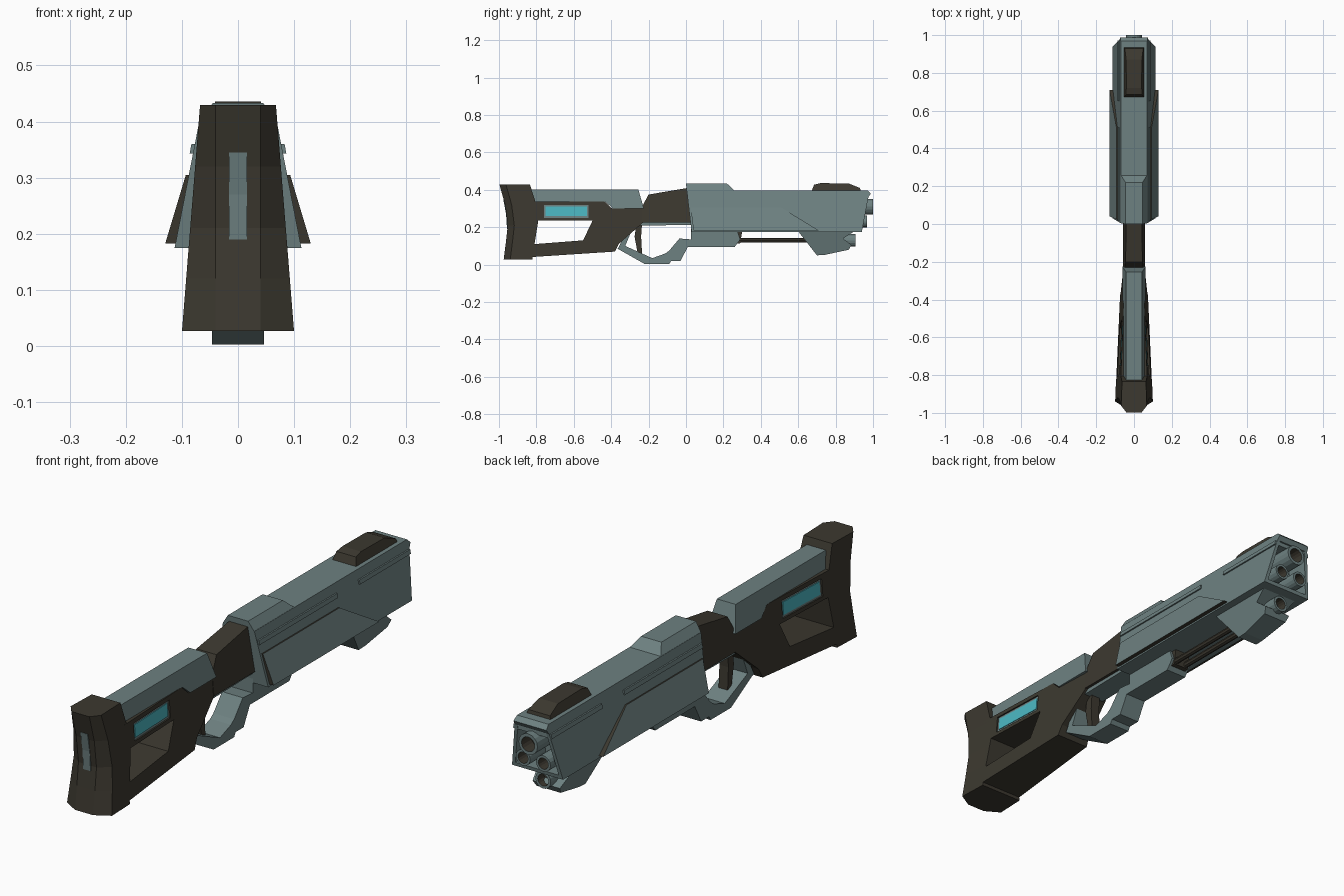
import bpy, bmesh, math

cube = bpy.data.objects.get("Cube")
if cube:
    bpy.data.objects.remove(cube, do_unlink=True)


def material(name, rgb):
    m = bpy.data.materials.new(name)
    m.use_nodes = True
    m.diffuse_color = (*rgb, 1)
    m.node_tree.nodes["Principled BSDF"].inputs["Base Color"].default_value = (*rgb, 1)
    return m


GREY = material("blue grey metal", (0.155, 0.22, 0.22))
DARK = material("dark brown polymer", (0.045, 0.04, 0.029))
CYAN = material("cyan glow", (0.07, 0.47, 0.54))


def finish(name, bm, *mats):
    bmesh.ops.recalc_face_normals(bm, faces=bm.faces)
    mesh = bpy.data.meshes.new(name)
    bm.to_mesh(mesh)
    bm.free()
    for m in mats:
        mesh.materials.append(m)
    ob = bpy.data.objects.new(name, mesh)
    bpy.context.collection.objects.link(ob)
    return ob


def loft(name, rings, *mats):
    """Skin a list of equal closed rings and cap both ends."""
    bm = bmesh.new()
    rows = [[bm.verts.new(p) for p in r] for r in rings]
    n = len(rows[0])
    for a, b in zip(rows, rows[1:]):
        for i in range(n):
            j = (i + 1) % n
            bm.faces.new((a[i], a[j], b[j], b[i]))
    bm.faces.new(rows[0])
    bm.faces.new(rows[-1])
    return finish(name, bm, *mats)


def linear(a, dz=0, z0=0, dy=0, y0=0):
    """Half width that changes evenly with height and length."""
    return lambda y, z: a + dz * (z - z0) + dy * (y - y0)


def slab(name, side, width, *mats):
    """Mirror-symmetric solid from a side profile of (y, z) points."""
    return loft(name, [[(s * width(y, z), y, z) for y, z in side] for s in (-1, 1)], *mats)


def box_side(y0, y1, z0, z1):
    return [(y0, z0), (y1, z0), (y1, z1), (y0, z1)]


def cut(ob, cutter):
    """Subtract a cutter, bake the result and drop the cutter."""
    cutter.hide_render = True
    mod = ob.modifiers.new("cut", "BOOLEAN")
    mod.operation, mod.solver, mod.object = "DIFFERENCE", "EXACT", cutter
    bpy.context.view_layer.update()
    deps = bpy.context.evaluated_depsgraph_get()
    baked = bpy.data.meshes.new_from_object(ob.evaluated_get(deps))
    ob.modifiers.clear()
    ob.data = baked
    bpy.data.objects.remove(cutter, do_unlink=True)


def tube(name, x, z, r, y0, y1, bore=0.7, depth=0.06, sides=16):
    """Barrel along y with a dark bore."""
    def ring(rad, y):
        return [(x + rad * math.cos(i * math.tau / sides), y,
                 z + rad * math.sin(i * math.tau / sides)) for i in range(sides)]
    ob = loft(name, [ring(r, y0), ring(r, y1), ring(r * bore, y1),
                     ring(r * bore, y1 - depth)], GREY, DARK)
    for p in ob.data.polygons:
        inner = all(math.hypot(ob.data.vertices[v].co.x - x, ob.data.vertices[v].co.z - z)
                    < r * bore + 0.001 for v in p.vertices)
        p.material_index = int(inner)
    return ob


WIDE = linear(0.3)

# Stock with a through hole and a window slot
stock_w = linear(0.1, -0.08, 0.03, -0.04, -0.95)
stock = slab("stock", [(-0.9, 0.036), (-0.38, 0.07), (-0.36, 0.11), (-0.23, 0.225),
                       (-0.23, 0.3), (-0.395, 0.3), (-0.435, 0.337), (-0.9, 0.337)], stock_w, DARK)
cut(stock, slab("hole_cutter", [(-0.79, 0.235), (-0.5, 0.235), (-0.55, 0.13), (-0.81, 0.11)], WIDE))
cut(stock, slab("window_cutter", box_side(-0.76, -0.52, 0.25, 0.32), WIDE))
slab("window_frame", box_side(-0.765, -0.515, 0.245, 0.325),
     lambda y, z: stock_w(y, z) - 0.006, GREY)
slab("window", box_side(-0.75, -0.53, 0.26, 0.31),
     lambda y, z: stock_w(y, z) - 0.003, CYAN)

# Curved butt with chamfered back corners
butt_curve = [(-0.975, 0.027, -0.82), (-0.963, 0.12, -0.82), (-0.953, 0.21, -0.82),
              (-0.967, 0.32, -0.8), (-0.998, 0.43, -0.835)]
rings = []
for y, z, front in butt_curve:
    half = [(stock_w(front, z), front), (stock_w(-0.94, z), y + 0.035), (0.04, y)]
    rings.append([(x, v, z) for x, v in half] + [(-x, v, z) for x, v in reversed(half)])
loft("butt", rings, DARK)
loft("butt_pad", [[(sx * 0.016, y + d, z) for sx, d in ((-1, -0.002), (1, -0.002), (1, 0.01), (-1, 0.01))]
                  for y, z in ((-0.955, 0.19), (-0.96, 0.27), (-0.974, 0.345))], GREY)

# Cheek rest
slab("cheek_rest", [(-0.825, 0.402), (-0.255, 0.402), (-0.225, 0.3), (-0.39, 0.3),
                    (-0.43, 0.335), (-0.825, 0.335)], linear(0.042, -0.2, 0.4), GREY)

# Neck between stock and receiver
slab("neck", [(-0.235, 0.225), (-0.235, 0.31), (-0.2, 0.375), (0.02, 0.412), (0.04, 0.225)],
     linear(0.058, -0.09, 0.225), DARK)

# Receiver, recessed at the muzzle
body_w = linear(0.113, -0.195, 0.175)
receiver = slab("receiver", [(0.004, 0.397), (0.03, 0.175), (0.94, 0.175), (0.975, 0.36),
                             (0.988, 0.38), (0.97, 0.397)], body_w, GREY)
cut(receiver, slab("muzzle_cutter", box_side(0.87, 1.1, 0.19, 0.362),
                   lambda y, z: body_w(y, z) - 0.014))
slab("receiver_hump", [(0.004, 0.395), (0.0, 0.433), (0.22, 0.433), (0.26, 0.395)],
     linear(0.07, -0.66, 0.395), GREY)

# Raised side panel with dark rims
panel = slab("side_panel", [(0.025, 0.305), (0.51, 0.305), (0.71, 0.183), (0.04, 0.183)],
             linear(0.129, -0.3, 0.185), GREY, DARK)
for p in panel.data.polygons:
    p.material_index = int(abs(p.normal.x) < 0.7)

# Side rails
for name, y0, y1 in (("rear_rail", 0.015, 0.51), ("front_rail", 0.65, 0.972)):
    slab(name, box_side(y0, y1, 0.343, 0.36), lambda y, z: body_w(y, z) + 0.006, GREY)

# Top sight block
slab("sight_block", [(0.67, 0.39), (0.685, 0.428), (0.72, 0.436), (0.87, 0.434),
                     (0.93, 0.41), (0.935, 0.39)], linear(0.053, -0.3, 0.395), DARK)

# Barrels
tube("main_barrel", 0, 0.31, 0.042, 0.85, 1.0)
for side, s in (("left", 1), ("right", -1)):
    tube(side + "_barrel", s * 0.045, 0.232, 0.032, 0.85, 0.968)

# Trigger guard running into the fore block
guard = slab("trigger_guard", [(-0.29, 0.225), (-0.365, 0.085), (-0.22, 0.003), (-0.09, 0.003),
                               (-0.08, 0.02), (-0.03, 0.02), (0.01, 0.095), (0.26, 0.095),
                               (0.29, 0.135), (0.275, 0.18), (0.04, 0.18), (0.035, 0.226)],
             linear(0.046), GREY)
cut(guard, slab("guard_cutter", [(-0.28, 0.208), (0.028, 0.213), (0.028, 0.135), (-0.035, 0.14),
                                 (-0.09, 0.075), (-0.11, 0.06), (-0.18, 0.035), (-0.325, 0.1)], WIDE))
slab("trigger", [(-0.265, 0.22), (-0.235, 0.22), (-0.24, 0.15), (-0.235, 0.06),
                 (-0.26, 0.07), (-0.275, 0.15)], linear(0.02), DARK)

# Fore end rods and their mount
slab("rod_mount", [(0.23, 0.176), (0.23, 0.105), (0.29, 0.115), (0.3, 0.176)], linear(0.035), DARK)
for side, s in (("left", 1), ("right", -1)):
    rod = tube(side + "_rod", s * 0.024, 0.13, 0.012, 0.25, 0.68, sides=8)
    for p in rod.data.polygons:
        p.material_index = 1

# Lower front bracket with a lamp
slab("front_bracket", [(0.6, 0.178), (0.7, 0.05), (0.74, 0.052), (0.87, 0.08), (0.885, 0.105),
                       (0.84, 0.14), (0.9, 0.178)], linear(0.08, 0.28, 0.175), GREY)
tube("lamp", 0, 0.13, 0.034, 0.78, 0.905, depth=0.04)
